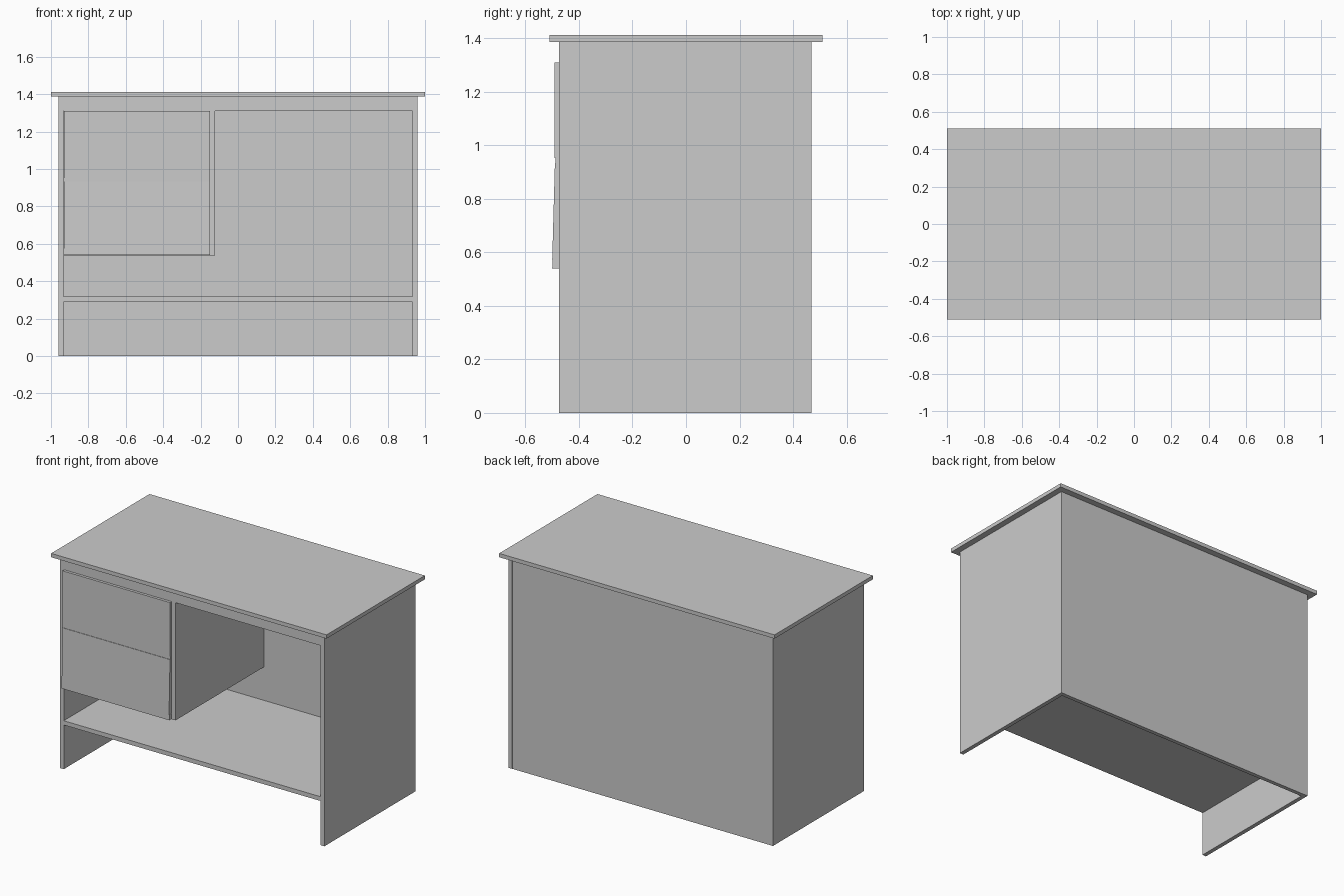
import bpy, bmesh

if "Cube" in bpy.data.objects:
    bpy.data.objects.remove(bpy.data.objects["Cube"])

grey = bpy.data.materials.new("plain_grey")
grey.diffuse_color = (0.6, 0.6, 0.6, 1)
grey.use_nodes = True
grey.node_tree.nodes["Principled BSDF"].inputs["Base Color"].default_value = grey.diffuse_color


def box(name, x0, x1, y0, y1, z0, z1, lean=0.0):
    """Box from its limits; lean pushes the lower front edge forward."""
    bm = bmesh.new()
    bmesh.ops.create_cube(bm, size=1)
    for v in bm.verts:
        low_front = v.co.y < 0 and v.co.z < 0
        v.co = (x1 if v.co.x > 0 else x0,
                y1 if v.co.y > 0 else y0 - (lean if low_front else 0),
                z1 if v.co.z > 0 else z0)
    me = bpy.data.meshes.new(name)
    bm.to_mesh(me)
    bm.free()
    me.materials.append(grey)
    ob = bpy.data.objects.new(name, me)
    bpy.context.collection.objects.link(ob)
    return ob


F, B = -0.475, 0.47          # front and back of the carcass
IN, OUT = 0.933, 0.96        # inner and outer faces of the sides
TOP = 1.387

# Worktop, sides and back
box("worktop", -1, 1, -0.51, 0.51, TOP, 1.412)
for name, s in (("left_side", -1), ("right_side", 1)):
    xs = sorted((s * IN, s * OUT))
    box(name, xs[0], xs[1], F, B, 0, TOP)
box("back_panel", -IN, IN, B - 0.027, B - 0.001, 0, TOP)

# Front rail under the worktop and the long low shelf
box("front_rail", -IN, IN, F, F + 0.027, 1.31, TOP)
box("low_shelf", -IN, IN, F, B - 0.027, 0.29, 0.318)

# Drawer cabinet: divider and floor
box("cabinet_divider", -0.149, -0.122, F, B - 0.027, 0.537, TOP)
box("cabinet_floor", -IN, -0.149, F, B - 0.027, 0.537, 0.563)

# Drawer fronts, the lower one leaning slightly forward, and the rail below
box("upper_drawer_front", -0.931, -0.151, -0.491, F + 0.012, 0.953, 1.309)
box("lower_drawer_front", -0.931, -0.151, -0.49, F + 0.012, 0.574, 0.934, 0.01)
box("drawer_gap_rail", -IN, -0.149, -0.487, F + 0.02, 0.934, 0.953)
box("cabinet_bottom_rail", -IN, -0.149, -0.499, F, 0.54, 0.574, 0.001)
